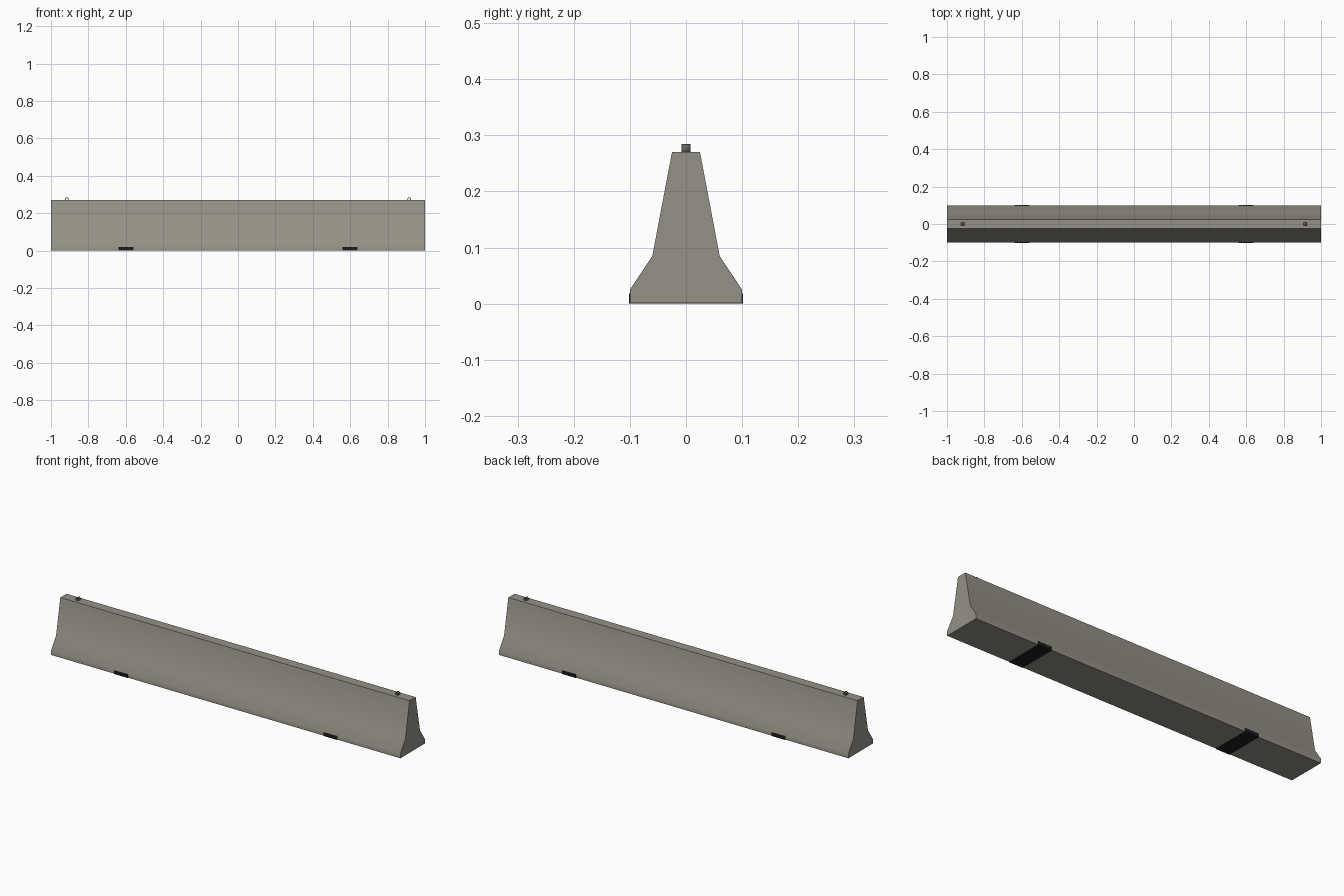
import bpy, bmesh, math

if "Cube" in bpy.data.objects:
    bpy.data.objects.remove(bpy.data.objects["Cube"], do_unlink=True)


def material(name, color):
    m = bpy.data.materials.new(name)
    m.use_nodes = True
    m.diffuse_color = (*color, 1)
    m.node_tree.nodes["Principled BSDF"].inputs["Base Color"].default_value = (*color, 1)
    return m


concrete = material("concrete grey", (0.30, 0.285, 0.24))
rubber = material("black rubber", (0.012, 0.012, 0.014))
steel = material("dark steel", (0.12, 0.12, 0.12))


def smooth(obj, degrees):
    bpy.ops.object.select_all(action="DESELECT")
    obj.select_set(True)
    bpy.context.view_layer.objects.active = obj
    bpy.ops.object.shade_smooth_by_angle(angle=math.radians(degrees))


# Barrier body: mirrored half profile extruded along x
half = [(0.1, 0.001), (0.1, 0.025), (0.06, 0.085), (0.025, 0.27)]
outline = half + [(-y, z) for y, z in reversed(half)]
bm = bmesh.new()
face = bm.faces.new([bm.verts.new((-1, y, z)) for y, z in outline])
ext = bmesh.ops.extrude_face_region(bm, geom=[face])
moved = [v for v in ext["geom"] if isinstance(v, bmesh.types.BMVert)]
bmesh.ops.translate(bm, verts=moved, vec=(2, 0, 0))
bmesh.ops.recalc_face_normals(bm, faces=bm.faces)
mesh = bpy.data.meshes.new("barrier_body")
bm.to_mesh(mesh)
bm.free()
body = bpy.data.objects.new("barrier_body", mesh)
bpy.context.collection.objects.link(body)
mesh.materials.append(concrete)
smooth(body, 40)

for side, x in (("left", 1), ("right", -1)):
    # Rubber strap pad wrapping under the base
    bpy.ops.mesh.primitive_cube_add(size=1, location=(x * 0.6, 0, 0.009))
    pad = bpy.context.object
    pad.name = side + "_base_pad"
    pad.scale = (0.08, 0.204, 0.018)
    pad.data.materials.append(rubber)

    # Lifting eye: short hollow tube lying across the top
    bpy.ops.mesh.primitive_cylinder_add(vertices=16, radius=0.009, depth=0.016,
                                        end_fill_type="NOTHING",
                                        location=(x * 0.915, 0, 0.276),
                                        rotation=(math.pi / 2, 0, 0))
    eye = bpy.context.object
    eye.name = side + "_lifting_eye"
    eye.data.materials.append(steel)
    wall = eye.modifiers.new("wall", "SOLIDIFY")
    wall.thickness = 0.003
    smooth(eye, 30)
